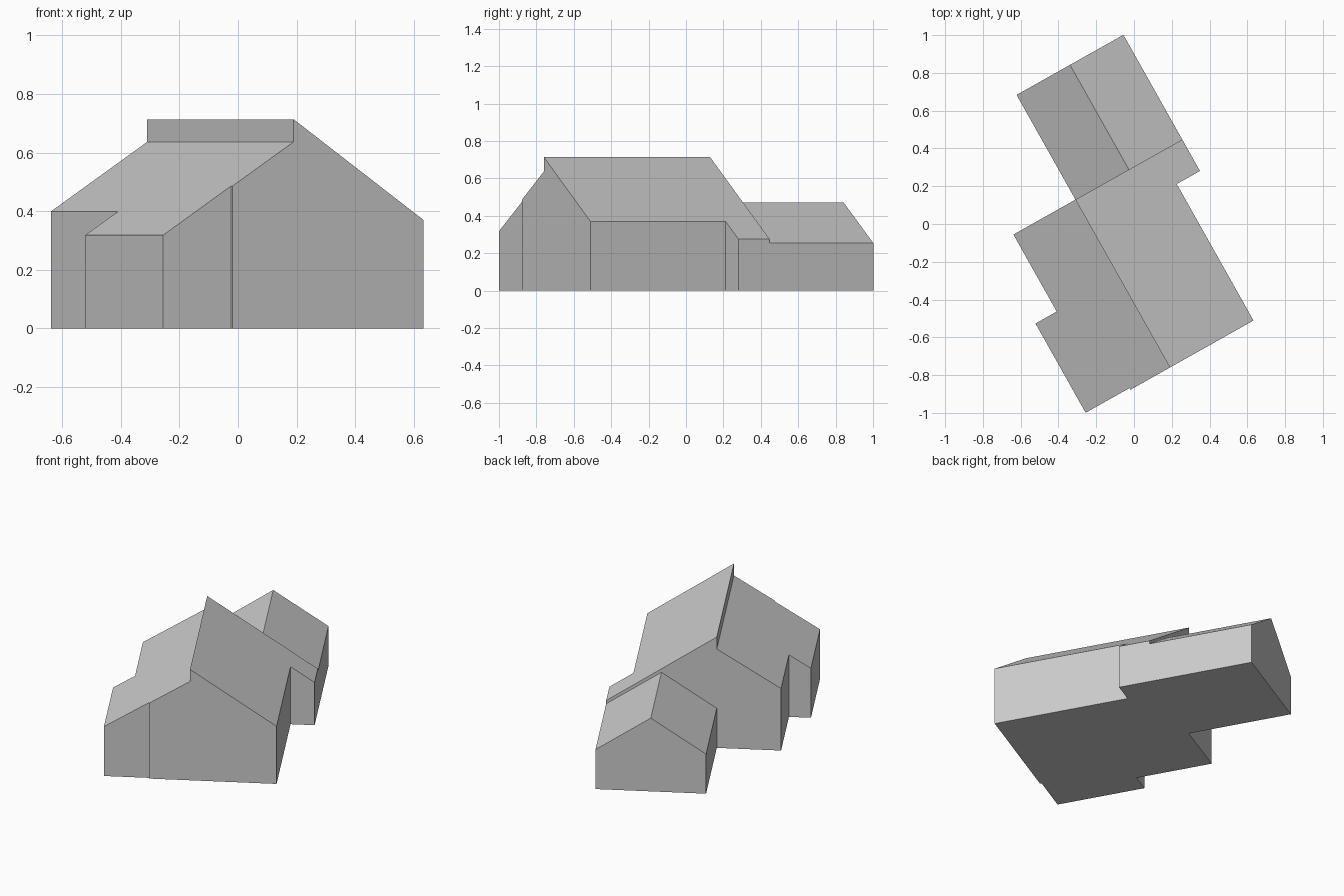
import bpy, bmesh, math

cube = bpy.data.objects.get("Cube")
if cube:
    bpy.data.objects.remove(cube, do_unlink=True)

# Single plain material
grey = bpy.data.materials.new("plain grey")
grey.use_nodes = True
colour = (0.6, 0.6, 0.6, 1)
grey.diffuse_color = colour
grey.node_tree.nodes["Principled BSDF"].inputs["Base Color"].default_value = colour

# The house plan is turned about the front end of the main ridge
ORIGIN = (0.19, -0.76, 0)
TURN = math.radians(29.35)


def roofed_block(name, plan, ridge_x, ridge_z, pitch):
    """Raise a floor plan into walls capped by one sloping roof plane."""
    bm = bmesh.new()
    floor = [bm.verts.new((x, y, 0)) for x, y in plan]
    eaves = [bm.verts.new((x, y, ridge_z - pitch * abs(x - ridge_x))) for x, y in plan]
    bm.faces.new(floor)
    bm.faces.new(eaves)
    for i in range(len(plan)):
        j = (i + 1) % len(plan)
        bm.faces.new((floor[i], floor[j], eaves[j], eaves[i]))
    bmesh.ops.recalc_face_normals(bm, faces=bm.faces)
    mesh = bpy.data.meshes.new(name)
    bm.to_mesh(mesh)
    bm.free()
    mesh.materials.append(grey)
    ob = bpy.data.objects.new(name, mesh)
    ob.location = ORIGIN
    ob.rotation_euler.z = TURN
    bpy.context.collection.objects.link(ob)
    return ob


BACK, END = 1.02, 1.656
WIDE = 0.649

# High half of the main house, with a lower lean-to at the rear
roofed_block("main_house_high_half",
             [(0, 0), (0.508, 0), (0.508, 0.829), (WIDE, 0.829), (WIDE, BACK), (0, BACK)],
             0, 0.714, 0.676)

# Low half, with a front bay set slightly back
roofed_block("main_house_low_half",
             [(0, 0), (-0.24, 0), (-0.24, 0.01), (-0.506, 0.01),
              (-0.506, 0.552), (-0.377, 0.552), (-0.377, BACK), (0, BACK)],
             0, 0.637, 0.63)

# Gabled rear wing, one block for each side of its ridge
mid = WIDE / 2
for side, edge in (("inner", 0), ("outer", WIDE)):
    roofed_block("rear_wing_" + side + "_half",
                 [(mid, BACK), (edge, BACK), (edge, END), (mid, END)],
                 mid, 0.472, 0.67)
